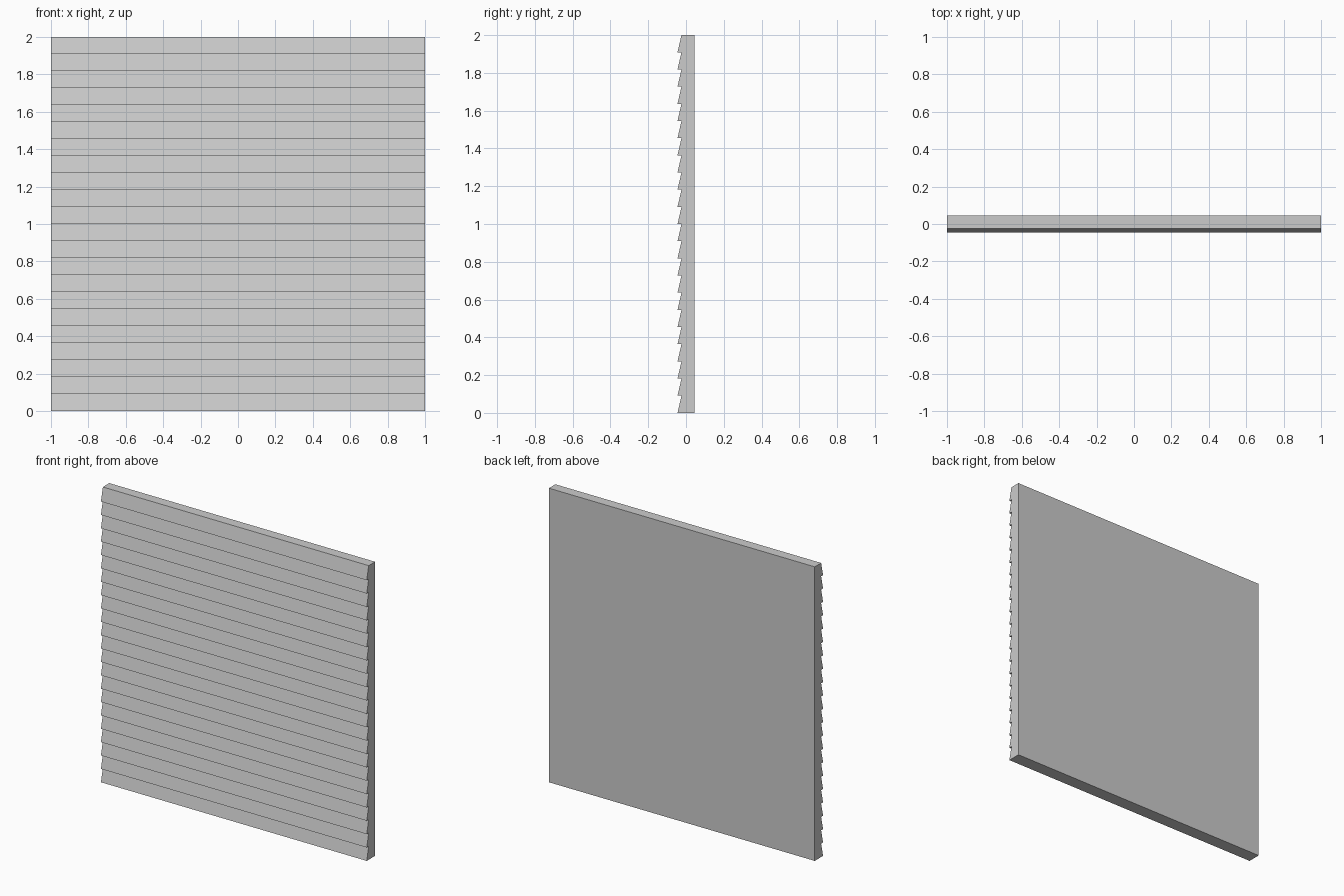
import bpy, bmesh

if "Cube" in bpy.data.objects:
    bpy.data.objects.remove(bpy.data.objects["Cube"])

WIDTH, HEIGHT, BOARDS = 2.0, 2.0, 22
BACK, LIP, INSET = 0.045, -0.045, -0.024
step = HEIGHT / BOARDS

# Side profile (y, z): flat back, overlapping sloped boards on the front
profile = [(BACK, HEIGHT), (BACK, 0.0)]
for i in range(BOARDS):
    profile += [(LIP, i * step), (INSET, (i + 1) * step)]

# Extrude the profile across the width
bm = bmesh.new()
face = bm.faces.new([bm.verts.new((-WIDTH / 2, y, z)) for y, z in profile])
ext = bmesh.ops.extrude_face_region(bm, geom=[face], use_keep_orig=True)
moved = [v for v in ext["geom"] if isinstance(v, bmesh.types.BMVert)]
bmesh.ops.translate(bm, verts=moved, vec=(WIDTH, 0, 0))
bmesh.ops.recalc_face_normals(bm, faces=bm.faces)

mesh = bpy.data.meshes.new("clapboard_wall_panel")
bm.to_mesh(mesh)
bm.free()
wall = bpy.data.objects.new("clapboard_wall_panel", mesh)
bpy.context.collection.objects.link(wall)
